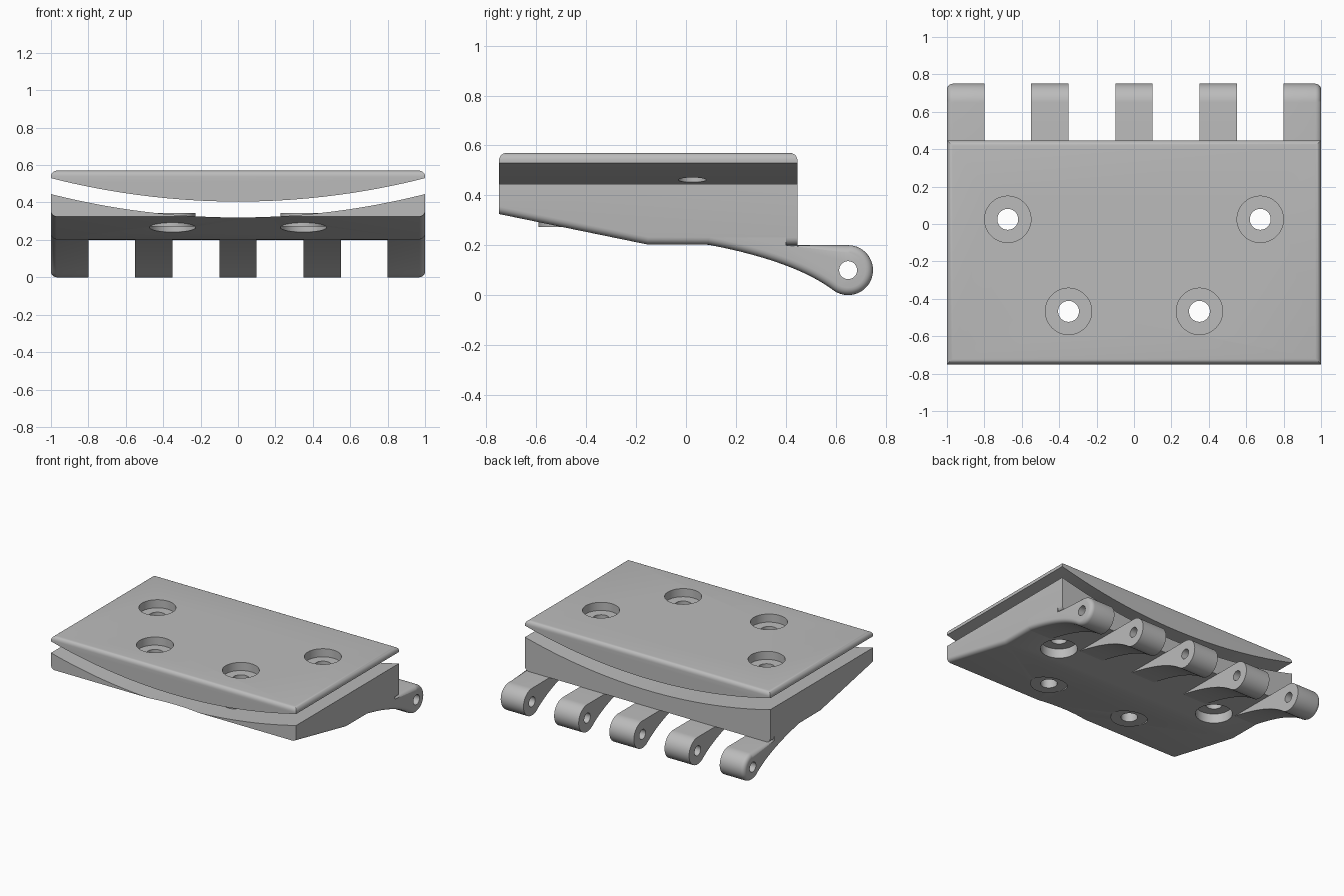
import bpy, bmesh, math

cube = bpy.data.objects.get("Cube")
if cube:
    bpy.data.objects.remove(cube, do_unlink=True)

grey = bpy.data.materials.new("plain grey")
grey.use_nodes = True
COLOUR = (0.5, 0.5, 0.5, 1)
grey.diffuse_color = COLOUR
grey.node_tree.nodes["Principled BSDF"].inputs["Base Color"].default_value = COLOUR

FRONT, BACK = -0.75, 0.447
RADIUS = 4.0625          # saddle curvature
FILLET = 0.03
BORE, SEAT = 0.056, 0.124
FRONT_HOLES = [(-0.35, -0.467), (0.35, -0.467)]
BACK_HOLES = [(-0.675, 0.025), (0.675, 0.025)]
HOLES = FRONT_HOLES + BACK_HOLES


def finish(name, bm):
    bmesh.ops.recalc_face_normals(bm, faces=bm.faces)
    mesh = bpy.data.meshes.new(name)
    bm.to_mesh(mesh)
    bm.free()
    mesh.materials.append(grey)
    obj = bpy.data.objects.new(name, mesh)
    bpy.context.scene.collection.objects.link(obj)
    return obj


def prism(name, points, axis, lo, hi, round_edge=None):
    """Extrude a profile along x or y, then round the edges picked by a rule."""
    bm = bmesh.new()
    place = (lambda a, u, v: (a, u, v)) if axis == "x" else (lambda a, u, v: (u, a, v))
    ends = [[bm.verts.new(place(a, u, v)) for u, v in points] for a in (lo, hi)]
    for ring in ends:
        bm.faces.new(ring)
    for i in range(len(points)):
        j = (i + 1) % len(points)
        bm.faces.new((ends[0][i], ends[0][j], ends[1][j], ends[1][i]))
    bmesh.ops.recalc_face_normals(bm, faces=bm.faces)
    if round_edge:
        edges = [e for e in bm.edges if round_edge(e.verts[0].co, e.verts[1].co)]
        if edges:
            bmesh.ops.bevel(bm, geom=edges, offset=FILLET, segments=5,
                            profile=0.5, affect="EDGES")
    return finish(name, bm)


def ring(x, y, radius, z, n=48):
    return [(x + radius * math.cos(math.tau * i / n),
             y + radius * math.sin(math.tau * i / n), z) for i in range(n)]


def tube(name, x, y, loops, closed=False):
    """Stack of (radius, z) rings, either capped or joined end to end."""
    bm = bmesh.new()
    rows = [[bm.verts.new(p) for p in ring(x, y, r, z)] for r, z in loops]
    pairs = list(zip(rows, rows[1:])) + ([(rows[-1], rows[0])] if closed else [])
    for a, b in pairs:
        for i in range(len(a)):
            j = (i + 1) % len(a)
            bm.faces.new((a[i], a[j], b[j], b[i]))
    if not closed:
        bm.faces.new(rows[0])
        bm.faces.new(rows[-1])
    return finish(name, bm)


def cut(obj, cutter):
    cutter.hide_render = True
    mod = obj.modifiers.new("cut", "BOOLEAN")
    mod.operation = "DIFFERENCE"
    mod.solver = "EXACT"
    mod.object = cutter
    bpy.context.view_layer.objects.active = obj
    bpy.ops.object.modifier_apply(modifier=mod.name)
    bpy.data.objects.remove(cutter, do_unlink=True)


def saddle(z, reach, steps=64):
    xs = [reach * (2 * i / steps - 1) for i in range(steps + 1)]
    return [(x, z + RADIUS - math.sqrt(RADIUS ** 2 - x * x)) for x in xs]


# Upper plate: flat rounded top, curved underside
plate = prism("top_plate", saddle(0.405, 1) + [(1, 0.57), (-1, 0.57)], "y", FRONT, BACK,
              lambda a, b: min(a.z, b.z) > 0.56)
for x, y in HOLES:
    cut(plate, tube("cutter", x, y, [(BORE, 0.3), (BORE, 0.51), (SEAT, 0.51), (SEAT, 0.7)]))

# Lower block: sloped underside with rounded side edges
profile = [(FRONT, 0.325), (-0.155, 0.203), (BACK, 0.2), (BACK, 0.6), (FRONT, 0.6)]
block = prism("base_block", profile, "x", -1, 1,
              lambda a, b: a.x == b.x and max(a.z, b.z) < 0.4)
cut(block, prism("cutter", saddle(0.32, 1.1) + [(1.1, 1), (-1.1, 1)], "y", -1, 1))
for x, y in HOLES:
    cut(block, tube("cutter", x, y, [(SEAT, 0.1), (SEAT, 0.272), (BORE, 0.272), (BORE, 0.6)]))
for x, y in FRONT_HOLES:
    cut(block, tube("cutter", x, y, [(SEAT, 0.345), (SEAT, 0.6)]))

# Flat seats around the front bolt holes
parts = [plate, block]
for side, (x, y) in zip(("right", "left"), FRONT_HOLES):
    parts.append(tube(side + "_bolt_seat", x, y, [(BORE, 0.272), (SEAT, 0.272),
                                                  (SEAT, 0.345), (BORE, 0.345)], True))

# Hinge knuckles: swept underside flowing into a round eye
A, B, C = (0.09, 0.202), (0.435, 0.136), (0.59, 0.02)
outline = []
for i in range(16):
    t = i / 16
    outline.append(tuple((1 - t) ** 2 * a + 2 * t * (1 - t) * b + t * t * c
                         for a, b, c in zip(A, B, C)))
for i in range(33):
    angle = math.radians(233 + (450 - 233) * i / 32)
    outline.append((0.65 + 0.1 * math.cos(angle), 0.1 + 0.1 * math.sin(angle)))
outline += [(0.4, 0.2), (0.4, 0.28), (0.09, 0.28)]

for k in range(5):
    x = -0.9 + 0.45 * k
    knuckle = prism("hinge_knuckle_%d" % (k + 1), outline, "x", x - 0.1, x + 0.1,
                    lambda a, b: abs(a.x) > 0.99 and abs(b.x) > 0.99
                    and max(a.z, b.z) < 0.21)
    pin = [(0.65 + 0.036 * math.cos(math.tau * i / 32),
            0.1 + 0.036 * math.sin(math.tau * i / 32)) for i in range(32)]
    cut(knuckle, prism("cutter", pin, "x", x - 0.2, x + 0.2))
    parts.append(knuckle)

# Smooth the curves, keep hard edges
bpy.ops.object.select_all(action="DESELECT")
for obj in parts:
    obj.select_set(True)
bpy.context.view_layer.objects.active = block
bpy.ops.object.shade_smooth_by_angle(angle=math.radians(30))
